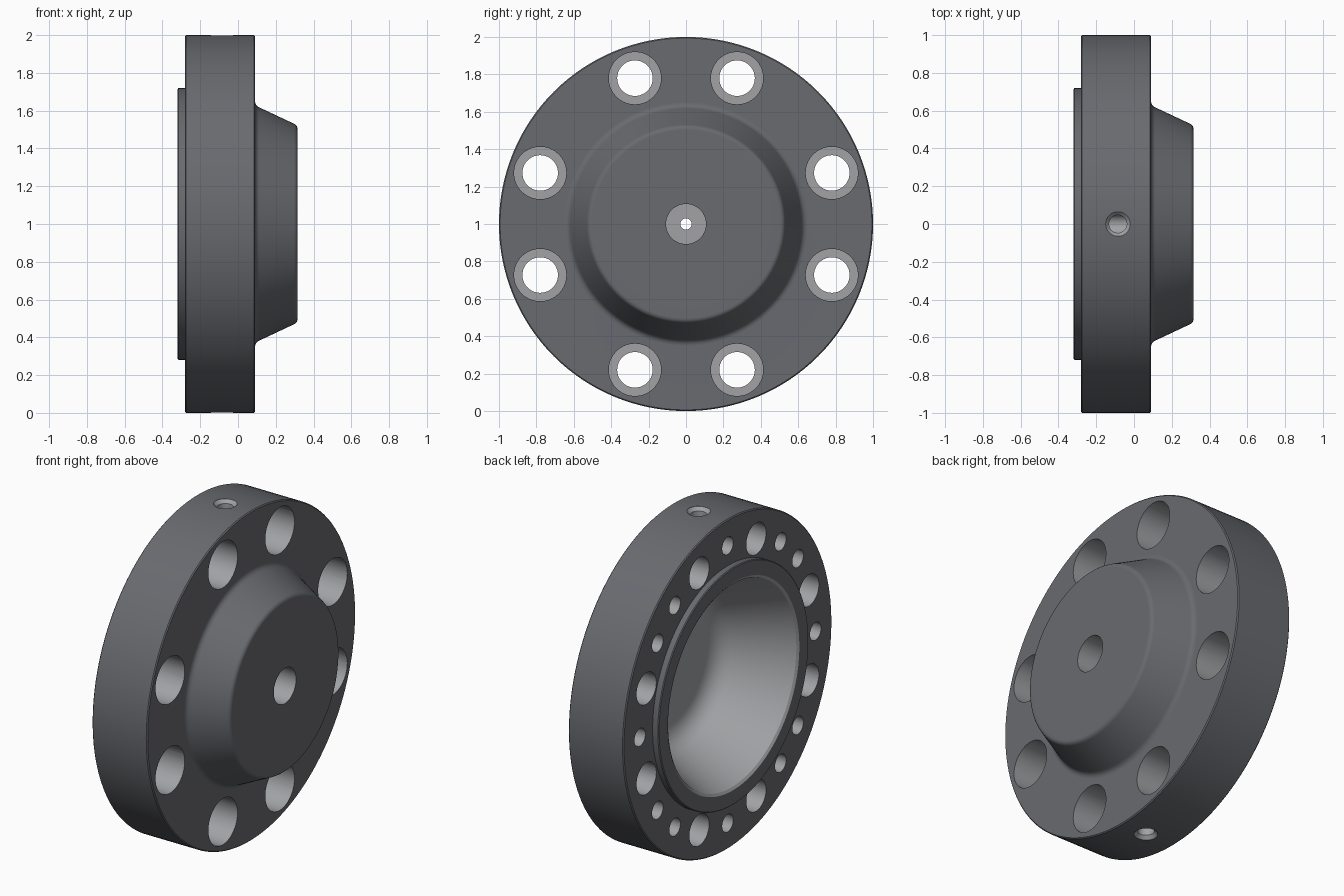
import bpy, bmesh, math
from mathutils import Matrix, Vector

if "Cube" in bpy.data.objects:
    bpy.data.objects.remove(bpy.data.objects["Cube"])


def grey(name, rgb):
    m = bpy.data.materials.new(name)
    m.diffuse_color = (*rgb, 1)
    m.use_nodes = True
    m.node_tree.nodes["Principled BSDF"].inputs["Base Color"].default_value = m.diffuse_color
    return m


DARK = grey("cast_grey", (0.14, 0.145, 0.16))
LIGHT = grey("machined_grey", (0.36, 0.365, 0.38))


def rounded(profile, steps=6):
    """Expand (x, radius, fillet) corners into short curves."""
    pts = []
    for i, p in enumerate(profile):
        c = Vector(p[:2])
        if len(p) == 2:
            pts.append(c)
            continue
        a = c + (Vector(profile[i - 1][:2]) - c).normalized() * p[2]
        b = c + (Vector(profile[i + 1][:2]) - c).normalized() * p[2]
        for k in range(steps + 1):
            t = k / steps
            pts.append(a * (1 - t) ** 2 + c * 2 * t * (1 - t) + b * t * t)
    return pts


def lathe(name, profile, mat, matrix=Matrix(), segments=40):
    """Closed solid turned about the local x axis."""
    bm = bmesh.new()
    rings = []
    for x, r in rounded(profile):
        angles = [2 * math.pi * k / segments for k in range(segments)]
        rings.append([bm.verts.new((x, r * math.cos(a), r * math.sin(a))) for a in angles])
    for a, b in zip(rings, rings[1:]):
        for k in range(segments):
            n = (k + 1) % segments
            bm.faces.new((a[k], a[n], b[n], b[k]))
    bm.faces.new(rings[0])
    bm.faces.new(rings[-1])
    bmesh.ops.recalc_face_normals(bm, faces=bm.faces)
    bm.transform(Matrix.Translation((0, 0, 1)) @ matrix)
    mesh = bpy.data.meshes.new(name)
    bm.to_mesh(mesh)
    bm.free()
    mesh.materials.append(mat)
    ob = bpy.data.objects.new(name, mesh)
    bpy.context.collection.objects.link(ob)
    return ob


def on_circle(radius, degrees):
    a = math.radians(degrees)
    return Matrix.Translation((0, radius * math.cos(a), radius * math.sin(a)))


# Flange body: raised rear lip, thick disc and tapered hub
body = lathe("flange_body", [
    (-0.32, 0.715), (-0.315, 0.72), (-0.28, 0.72),
    (-0.28, 0.994), (-0.274, 1.0), (0.084, 1.0), (0.09, 0.994),
    (0.09, 0.628, 0.025), (0.315, 0.522, 0.02), (0.315, 0.45)], DARK, segments=128)

# Rear cup and stepped centre bore
cutters = [
    lathe("cup_cutter", [(-0.4, 0.63), (-0.32, 0.63), (-0.31, 0.615),
                         (0.11, 0.43, 0.1), (0.11, 0.2)], LIGHT, segments=128),
    lathe("bore_cutter", [(0.05, 0.03), (0.17, 0.03), (0.17, 0.107), (0.4, 0.107)], LIGHT)]

# Counterbored bolt holes and blind pin holes
for quarter in range(0, 360, 90):
    for off in (-19.3, 19.3):
        cutters.append(lathe("bolt_cutter", [(-0.4, 0.095), (-0.13, 0.095), (-0.13, 0.14), (0.2, 0.14)],
                             LIGHT, on_circle(0.826, quarter + off)))
    for off in (-37, 0, 37):
        cutters.append(lathe("pin_cutter", [(-0.4, 0.053), (-0.02, 0.053)],
                             LIGHT, on_circle(0.842, quarter + off), 32))

# Radial ports at top and bottom, meeting the pin holes
for turn in (-90, 90):
    m = Matrix.Translation((-0.085, 0, 0)) @ Matrix.Rotation(math.radians(turn), 4, 'Y')
    cutters.append(lathe("port_cutter", [(0.84, 0.047), (0.978, 0.047), (0.998, 0.065), (1.1, 0.065)],
                         LIGHT, m))

bpy.context.view_layer.objects.active = body
body.select_set(True)
for cutter in cutters:
    cutter.hide_render = True
    mod = body.modifiers.new("cut", 'BOOLEAN')
    mod.operation = 'DIFFERENCE'
    mod.solver = 'EXACT'
    mod.material_mode = 'TRANSFER'
    mod.object = cutter
    bpy.ops.object.modifier_apply(modifier=mod.name)
    bpy.data.objects.remove(cutter)

# Smooth turned surfaces, flat machined faces
bpy.ops.object.shade_smooth_by_angle(angle=math.radians(30))
weighted = body.modifiers.new("weighted_normals", 'WEIGHTED_NORMAL')
weighted.keep_sharp = True
